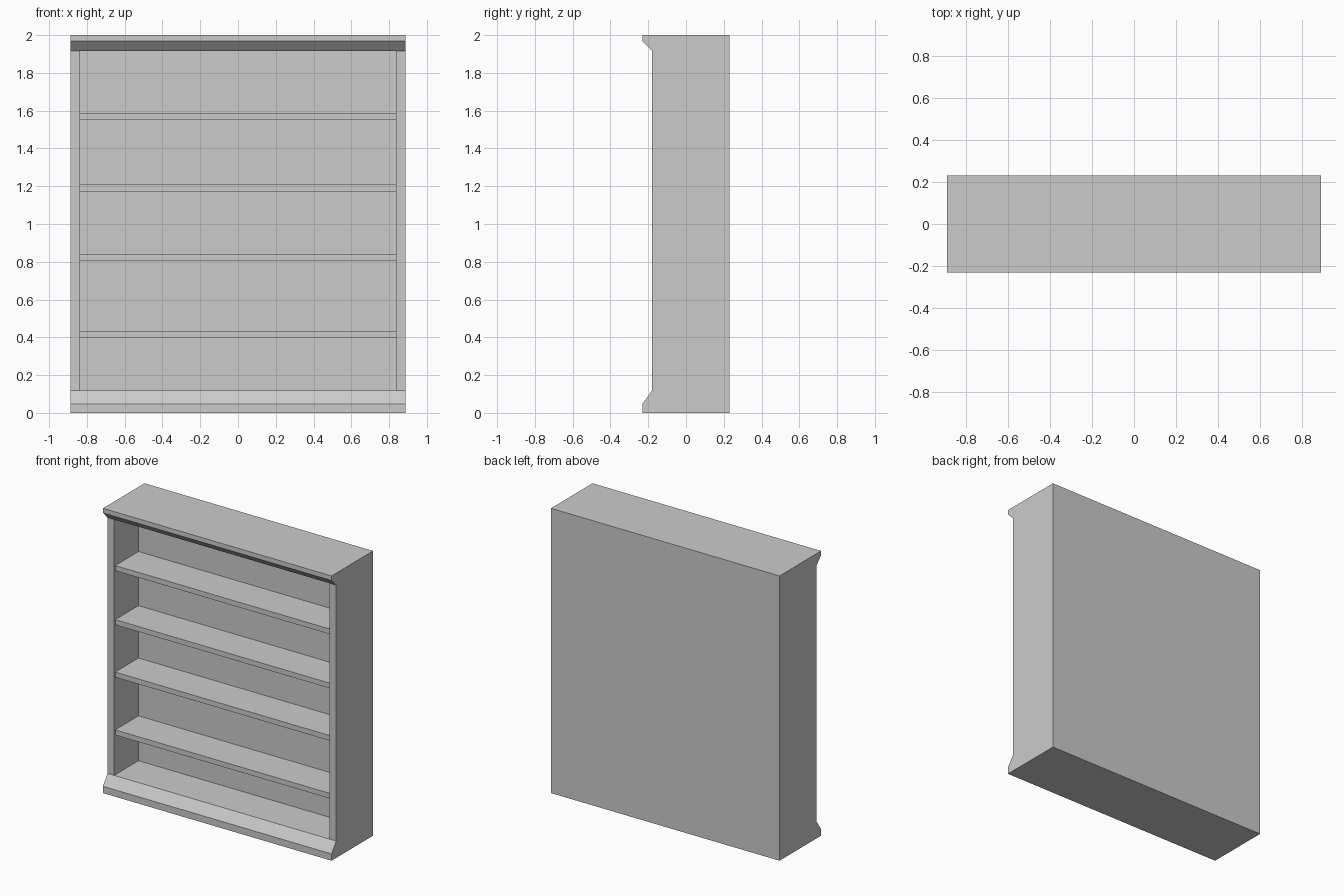
import bpy, bmesh

if "Cube" in bpy.data.objects:
    bpy.data.objects.remove(bpy.data.objects["Cube"])

HALF_W, INNER_W = 0.888, 0.836
FRONT, BACK, INNER_BACK = -0.18, 0.23, 0.09
FLOOR, CEILING = 0.119, 1.916


def finish(name, bm):
    bmesh.ops.recalc_face_normals(bm, faces=bm.faces)
    mesh = bpy.data.meshes.new(name)
    bm.to_mesh(mesh)
    bm.free()
    obj = bpy.data.objects.new(name, mesh)
    bpy.context.collection.objects.link(obj)
    return obj


def box(name, lo, hi):
    bm = bmesh.new()
    bmesh.ops.create_cube(bm, size=1)
    for v in bm.verts:
        v.co = [(a + b) / 2 + c * (b - a) for a, b, c in zip(lo, hi, v.co)]
    return finish(name, bm)


# Carcass: side profile with flared plinth and crown, run across the width
profile = [(BACK, 0), (-0.23, 0), (-0.23, 0.048), (FRONT, FLOOR),
           (FRONT, CEILING), (-0.23, 1.968), (-0.23, 2), (BACK, 2)]
bm = bmesh.new()
rings = [[bm.verts.new((x, y, z)) for y, z in profile]
         for x in (-HALF_W, -INNER_W, INNER_W, HALF_W)]
bm.faces.new(rings[0])
bm.faces.new(rings[-1])
opening = None
for i, (a, b) in enumerate(zip(rings, rings[1:])):
    for j in range(len(profile)):
        k = (j + 1) % len(profile)
        face = bm.faces.new((a[j], a[k], b[k], b[j]))
        if i == 1 and j == 3:
            opening = face
bmesh.ops.recalc_face_normals(bm, faces=bm.faces)

# Recess for the shelves, pushed in from the middle of the front
recess = bmesh.ops.extrude_discrete_faces(bm, faces=[opening])["faces"][0]
for v in recess.verts:
    v.co.y = INNER_BACK
bmesh.ops.dissolve_limit(bm, angle_limit=0.01, verts=bm.verts, edges=bm.edges)
finish("bookcase_carcass", bm)

# Shelves, set slightly back from the side panels
for n, z in enumerate((0.416, 0.822, 1.190, 1.570), 1):
    box(f"shelf_{n}", (-INNER_W, -0.168, z - 0.018), (INNER_W, INNER_BACK, z + 0.018))
